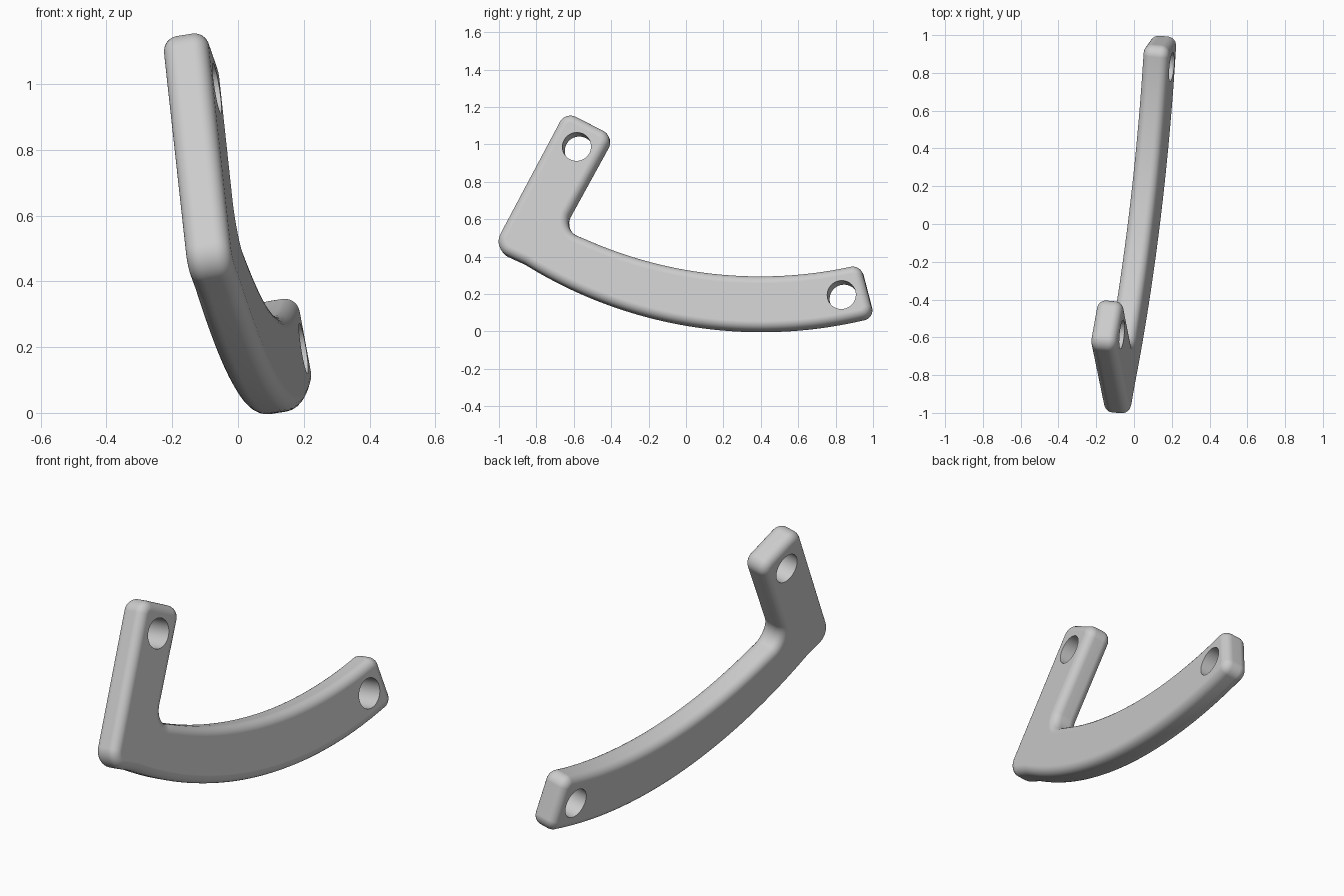
import bpy, bmesh
from math import sin, tan
from mathutils import Vector

cube = bpy.data.objects.get("Cube")
if cube:
    bpy.data.objects.remove(cube, do_unlink=True)

THICK = 0.138
NORMAL = Vector((1, -0.096, 0.161)).normalized()


def on_plane(y, z):
    """Point on the tilted middle plane of the plate."""
    return Vector((0.081 + 0.096 * y - 0.161 * z, y, z))


def arc(y0, y1, low, radius, count):
    """Points along a shallow upward arc whose lowest point is at y = 0.4."""
    ys = [y0 + (y1 - y0) * i / count for i in range(count + 1)]
    return [Vector((y, low + radius - (radius ** 2 - (y - 0.4) ** 2) ** 0.5)) for y in ys]


def rounded(prev, corner, nxt, radius, steps=10):
    """Circular fillet replacing a sharp corner."""
    a, b = (prev - corner).normalized(), (nxt - corner).normalized()
    half = a.angle(b) / 2
    centre = corner + (a + b).normalized() * (radius / sin(half))
    start = corner + a * (radius / tan(half)) - centre
    end = corner + b * (radius / tan(half)) - centre
    return [centre + start.lerp(end, i / steps).normalized() * radius
            for i in range(steps + 1)]


# Outline in side profile: tab, inner crook, long curved arm
tab_back, tab_front = Vector((-0.385, 1.04)), Vector((-0.642, 1.172))
heel, crook = Vector((-1.032, 0.438)), Vector((-0.66, 0.54))
upper = arc(-0.52, 0.86, 0.29, 2.3, 36)
lower = arc(0.93, -0.86, 0, 2.39, 44)
tip_top, tip_low = Vector((0.935, 0.353)), Vector((1.007, 0.076))
outline = (rounded(lower[-1], heel, tab_front, 0.085)
           + rounded(heel, tab_front, tab_back, 0.065)
           + rounded(tab_front, tab_back, crook, 0.06)
           + rounded(tab_back, crook, upper[0], 0.08)
           + upper
           + rounded(upper[-1], tip_top, tip_low, 0.055)
           + rounded(tip_top, tip_low, lower[0], 0.055)
           + lower)

# Plate with rounded rims
bm = bmesh.new()
offset = NORMAL * THICK / 2
face = bm.faces.new([bm.verts.new(on_plane(*p) - offset) for p in outline])
extruded = bmesh.ops.extrude_face_region(bm, geom=[face], use_keep_orig=True)
bmesh.ops.translate(bm, vec=offset * 2,
                    verts=[v for v in extruded["geom"] if isinstance(v, bmesh.types.BMVert)])
bmesh.ops.recalc_face_normals(bm, faces=bm.faces)
rims = [e for e in bm.edges if any(len(f.verts) > 4 for f in e.link_faces)]
bmesh.ops.bevel(bm, geom=rims, offset=0.045, segments=6, profile=0.5,
                affect='EDGES', clamp_overlap=False)
mesh = bpy.data.meshes.new("bracket")
bm.to_mesh(mesh)
bm.free()
bracket = bpy.data.objects.new("bracket", mesh)
bpy.context.collection.objects.link(bracket)

grey = bpy.data.materials.new("light grey")
grey.use_nodes = True
grey.diffuse_color = (0.6, 0.6, 0.6, 1)
grey.node_tree.nodes["Principled BSDF"].inputs["Base Color"].default_value = (0.6, 0.6, 0.6, 1)
mesh.materials.append(grey)

# Bolt holes through both ends
cutters = []
for y, z in ((-0.578, 0.977), (0.838, 0.185)):
    bpy.ops.mesh.primitive_cylinder_add(vertices=48, radius=0.077, depth=0.5,
                                        location=on_plane(y, z),
                                        rotation=NORMAL.to_track_quat('Z', 'Y').to_euler())
    cutter = bpy.context.object
    cutter.name = "hole_cutter"
    cutter.hide_render = True
    cutters.append(cutter)
    cut = bracket.modifiers.new("hole", 'BOOLEAN')
    cut.object, cut.operation, cut.solver = cutter, 'DIFFERENCE', 'EXACT'

bpy.ops.object.select_all(action='DESELECT')
bracket.select_set(True)
bpy.context.view_layer.objects.active = bracket
for name in [m.name for m in bracket.modifiers]:
    bpy.ops.object.modifier_apply(modifier=name)
for cutter in cutters:
    bpy.data.objects.remove(cutter, do_unlink=True)

# Smooth rims, crisp hole edges, flat broad faces
bpy.ops.object.shade_smooth_by_angle(angle=0.6)
weighted = bracket.modifiers.new("flat_faces", 'WEIGHTED_NORMAL')
weighted.keep_sharp = True
